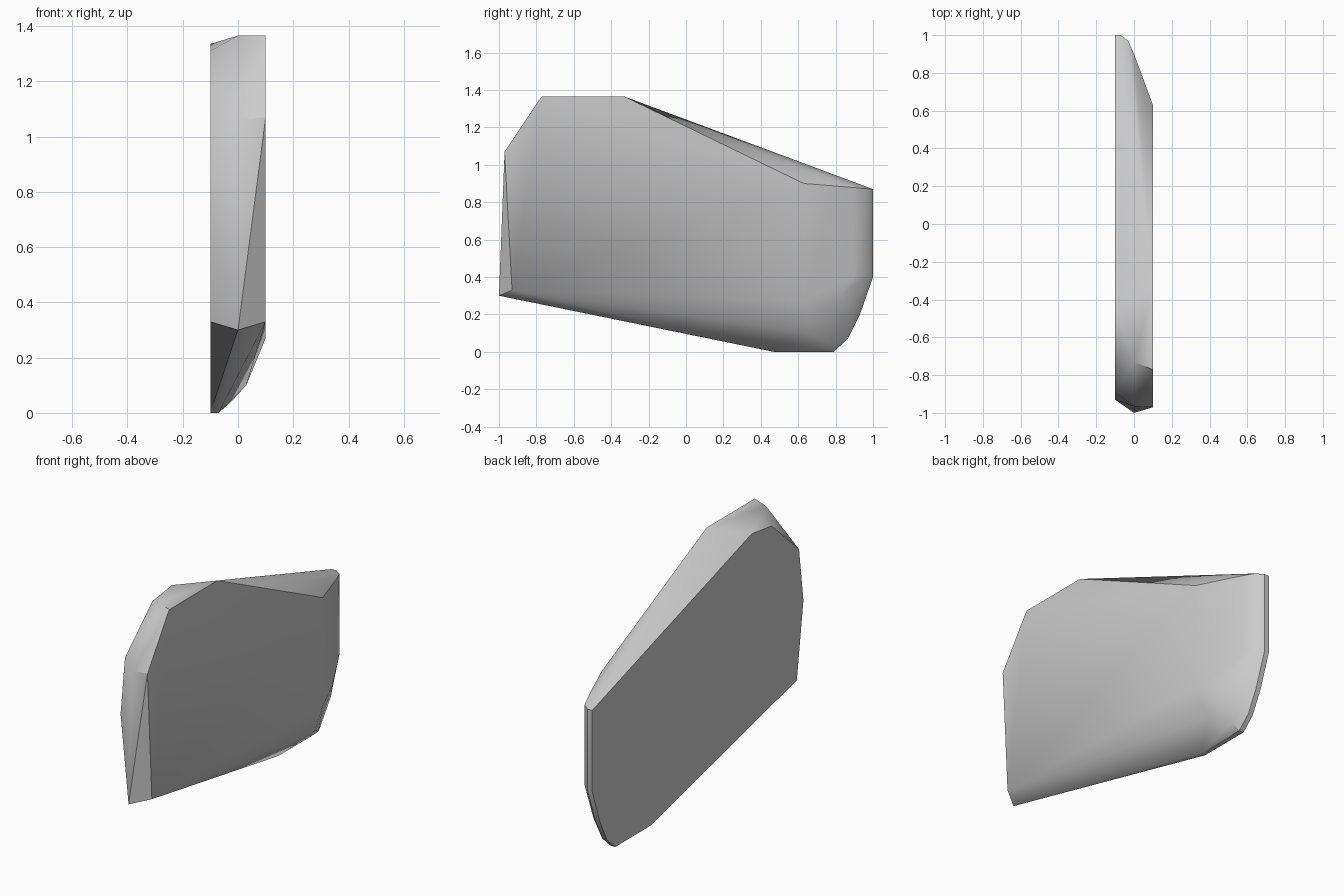
import bpy, bmesh, math

cube = bpy.data.objects.get("Cube")
if cube:
    bpy.data.objects.remove(cube, do_unlink=True)

stone = bpy.data.materials.new("plain grey")
stone.use_nodes = True
grey = (0.6, 0.6, 0.6, 1)
stone.diffuse_color = grey
stone.node_tree.nodes["Principled BSDF"].inputs["Base Color"].default_value = grey

# Cross-sections of the slab: x position, then (y, z) outline points
sections = {
    # flat inner side
    -0.10: [(-0.87, 0.33), (-0.93, 0.77), (-0.89, 1.08), (-0.64, 1.31), (-0.46, 1.335),
            (1, 0.87), (1, 0.40), (0.93, 0.20), (0.865, 0.07), (0.79, 0), (0.47, 0)],
    # narrow back rim and foot
    -0.07: [(1, 0.87), (1, 0.40), (0.93, 0.20), (0.865, 0.07), (0.79, 0), (0.47, 0)],
    # rounding of the lower back corner
    -0.03: [(0.97, 0.872), (0.97, 0.41), (0.89, 0.19), (0.78, 0.035)],
    # front and top ridge
    0.00: [(-1, 0.30), (-0.965, 1.06), (-0.73, 1.365), (0.9, 0.878), (0.9, 0.40)],
    0.03: [(0.82, 0.885), (0.82, 0.30), (0.66, 0.10)],
    # broad outer side
    0.10: [(-0.93, 0.33), (-0.97, 1.07), (-0.79, 1.34), (-0.77, 1.365),
           (-0.33, 1.365), (0.63, 0.90), (0.63, 0.27)],
}

# Wrap the sections in one faceted convex body
bm = bmesh.new()
for x, outline in sections.items():
    for y, z in outline:
        bm.verts.new((x, y, z))
hull = bmesh.ops.convex_hull(bm, input=bm.verts[:])
loose = [v for v in bm.verts if not v.link_faces]
bmesh.ops.delete(bm, geom=loose, context='VERTS')
bmesh.ops.dissolve_limit(bm, angle_limit=math.radians(0.5),
                         verts=bm.verts[:], edges=bm.edges[:])
bmesh.ops.recalc_face_normals(bm, faces=bm.faces[:])

mesh = bpy.data.meshes.new("stone_slab")
bm.to_mesh(mesh)
bm.free()
mesh.materials.append(stone)
slab = bpy.data.objects.new("stone_slab", mesh)
bpy.context.collection.objects.link(slab)

bpy.ops.object.select_all(action='DESELECT')
slab.select_set(True)
bpy.context.view_layer.objects.active = slab
bpy.ops.object.shade_smooth_by_angle(angle=math.radians(30))
